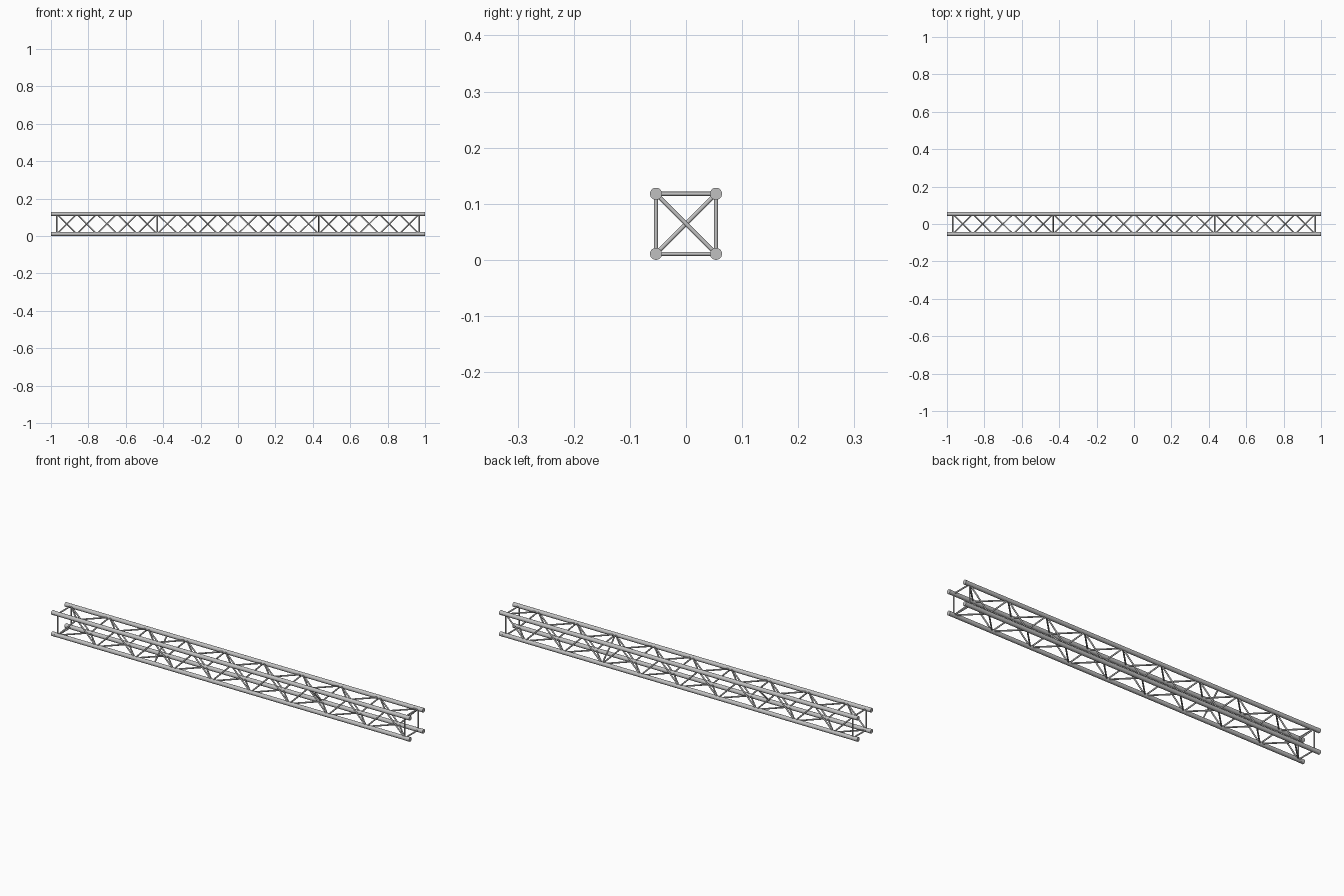
import bpy
import math
from mathutils import Vector

cube = bpy.data.objects.get("Cube")
if cube:
    bpy.data.objects.remove(cube, do_unlink=True)

# Bare aluminium for the whole truss
metal = bpy.data.materials.new("light_grey_metal")
metal.use_nodes = True
grey = (0.53, 0.53, 0.53, 1)
metal.diffuse_color = grey
metal.node_tree.nodes["Principled BSDF"].inputs["Base Color"].default_value = grey

HALF = 0.0535      # chord offset from the truss axis
CHORD = 0.0108     # main tube radius
BAR = 0.0037       # brace radius
MID = HALF + CHORD
END = 0.97         # position of the end frames
BAYS = 18
STEP = 2 * END / BAYS


def tube(name, a, b, radius, sides=12):
    """Round bar between two points."""
    a, b = Vector(a), Vector(b)
    d = b - a
    bpy.ops.mesh.primitive_cylinder_add(vertices=sides, radius=radius,
                                        depth=d.length, location=(a + b) / 2)
    ob = bpy.context.object
    ob.rotation_euler = d.to_track_quat('Z', 'Y').to_euler()
    ob.name = name
    ob.data.materials.append(metal)
    bpy.ops.object.shade_smooth_by_angle(angle=math.radians(40))
    return ob


def at(x, corner):
    """Point on a chord; corner holds the signs of y and z."""
    return (x, corner[0] * HALF, MID + corner[1] * HALF)


def node(i):
    return -END + i * STEP


corners = {
    "front_bottom": (-1, -1), "front_top": (-1, 1),
    "back_top": (1, 1), "back_bottom": (1, -1),
}

# Four main chords with a slim coupling sleeve at each end
for label, c in corners.items():
    tube(label + "_chord", at(-1, c), at(1, c), CHORD - 0.0004, 24)
    for side, s in (("left", 1), ("right", -1)):
        tube(f"{label}_{side}_sleeve", at(s * 0.982, c), at(s, c), CHORD, 24)

# Each face: the chord touched at even nodes, then the one at odd nodes
faces = {
    "front": ("front_bottom", "front_top"),
    "back": ("back_top", "back_bottom"),
    "top": ("back_top", "front_top"),
    "bottom": ("front_bottom", "back_bottom"),
}
for label, (even, odd) in faces.items():
    pair = (corners[even], corners[odd])
    # Zigzag lacing
    for i in range(BAYS):
        tube(f"{label}_lacing", at(node(i), pair[i % 2]),
             at(node(i + 1), pair[(i + 1) % 2]), BAR)
    # Square end frames
    for x in (-END, END):
        tube(f"{label}_end_bar", at(x, pair[0]), at(x, pair[1]), BAR)

# Diagonal stiffeners inside the truss, one leaning each way
tube("right_inner_brace", at(node(5), corners["front_bottom"]),
     at(node(5), corners["back_top"]), BAR)
tube("left_inner_brace", at(node(BAYS - 5), corners["front_top"]),
     at(node(BAYS - 5), corners["back_bottom"]), BAR)
